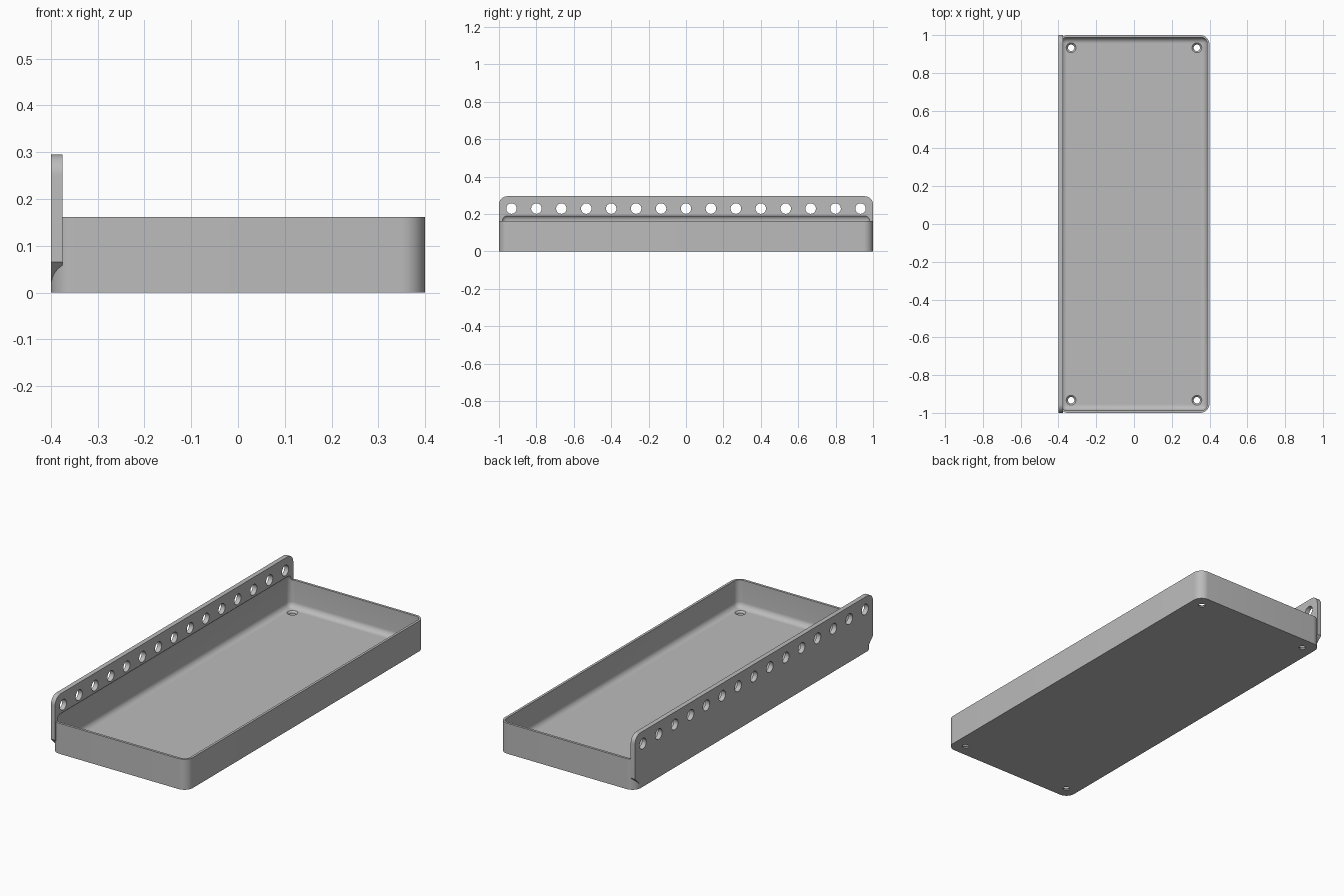
import bpy, bmesh, math
from mathutils import Matrix, Vector

if "Cube" in bpy.data.objects:
    bpy.data.objects.remove(bpy.data.objects["Cube"], do_unlink=True)

grey = bpy.data.materials.new("plain grey")
grey.use_nodes = True
colour = (0.5, 0.5, 0.5, 1)
grey.diffuse_color = colour
grey.node_tree.nodes["Principled BSDF"].inputs["Base Color"].default_value = colour

WALL, FLOOR, RIM = 0.013, 0.016, 0.162
PLATE_X, PLATE_TOP = -0.375, 0.295
FILLET = 0.03


def finish(bm, name):
    bmesh.ops.recalc_face_normals(bm, faces=bm.faces)
    mesh = bpy.data.meshes.new(name)
    bm.to_mesh(mesh)
    bm.free()
    obj = bpy.data.objects.new(name, mesh)
    bpy.context.collection.objects.link(obj)
    mesh.materials.append(grey)
    return obj


def box(name, low, high, radius, segments, pick=lambda d: True):
    """Box between two corners, with the edges chosen by direction rounded."""
    low, high = Vector(low), Vector(high)
    bm = bmesh.new()
    bmesh.ops.create_cube(bm, size=1, matrix=Matrix.Translation((low + high) / 2)
                          @ Matrix.Diagonal((*(high - low), 1)))
    edges = [e for e in bm.edges if pick(e.verts[0].co - e.verts[1].co)]
    bmesh.ops.bevel(bm, geom=edges, offset=radius, segments=segments,
                    profile=0.5, affect='EDGES')
    return finish(bm, name)


def combine(target, tool, operation):
    mod = target.modifiers.new(operation, 'BOOLEAN')
    mod.operation, mod.object, mod.solver = operation, tool, 'EXACT'
    bpy.ops.object.select_all(action='DESELECT')
    bpy.context.view_layer.objects.active = target
    target.select_set(True)
    bpy.ops.object.modifier_apply(modifier=mod.name)
    bpy.data.objects.remove(tool, do_unlink=True)


# Tray body with rounded vertical corners
tray = box("tray_with_mounting_plate", (-0.4, -1, 0), (0.4, 1, RIM), 0.05, 10,
           lambda d: abs(d.z) > 0.01)

# Mounting plate: rounded top corners, sloped lower corners
r = 0.045
outline = [(0.94, 0.005), (1, 0.065)]
for i in range(11):
    a = math.radians(9 * i)
    outline.append((1 - r + r * math.cos(a), PLATE_TOP - r + r * math.sin(a)))
outline += [(-y, z) for y, z in reversed(outline)]
bm = bmesh.new()
face = bm.faces.new([bm.verts.new((-0.4, y, z)) for y, z in outline])
sweep = bmesh.ops.extrude_face_region(bm, geom=[face])["geom"]
bmesh.ops.translate(bm, vec=(PLATE_X + 0.4, 0, 0),
                    verts=[v for v in sweep if isinstance(v, bmesh.types.BMVert)])
combine(tray, finish(bm, "mounting_plate"), 'UNION')

# Hollow with filleted edges, which also scoops into the plate above the rim
hollow = box("hollow", (-0.4 + WALL, -1 + WALL, FLOOR),
             (0.4 - WALL, 1 - WALL, 0.196), FILLET, 8)
combine(tray, hollow, 'DIFFERENCE')

# Row of plate holes
bm = bmesh.new()
for i in range(-7, 8):
    bmesh.ops.create_cone(bm, cap_ends=True, segments=32, radius1=0.028,
                          radius2=0.028, depth=0.1,
                          matrix=Matrix.Translation((-0.39, i * 0.1333, 0.229))
                          @ Matrix.Rotation(math.pi / 2, 4, 'Y'))
combine(tray, finish(bm, "plate_holes"), 'DIFFERENCE')

# Countersunk floor holes: a narrow bore, then a cone widening upward
for bottom, top, z, depth in ((0.017, 0.017, 0.0, 0.1), (0.017, 0.027, FLOOR - 0.004, 0.01)):
    bm = bmesh.new()
    for x in (-0.333, 0.333):
        for y in (-0.933, 0.933):
            bmesh.ops.create_cone(bm, cap_ends=True, segments=32, radius1=bottom,
                                  radius2=top, depth=depth,
                                  matrix=Matrix.Translation((x, y, z)))
    combine(tray, finish(bm, "floor_holes"), 'DIFFERENCE')

tray.select_set(True)
bpy.context.view_layer.objects.active = tray
bpy.ops.object.shade_smooth_by_angle(angle=math.radians(30))
